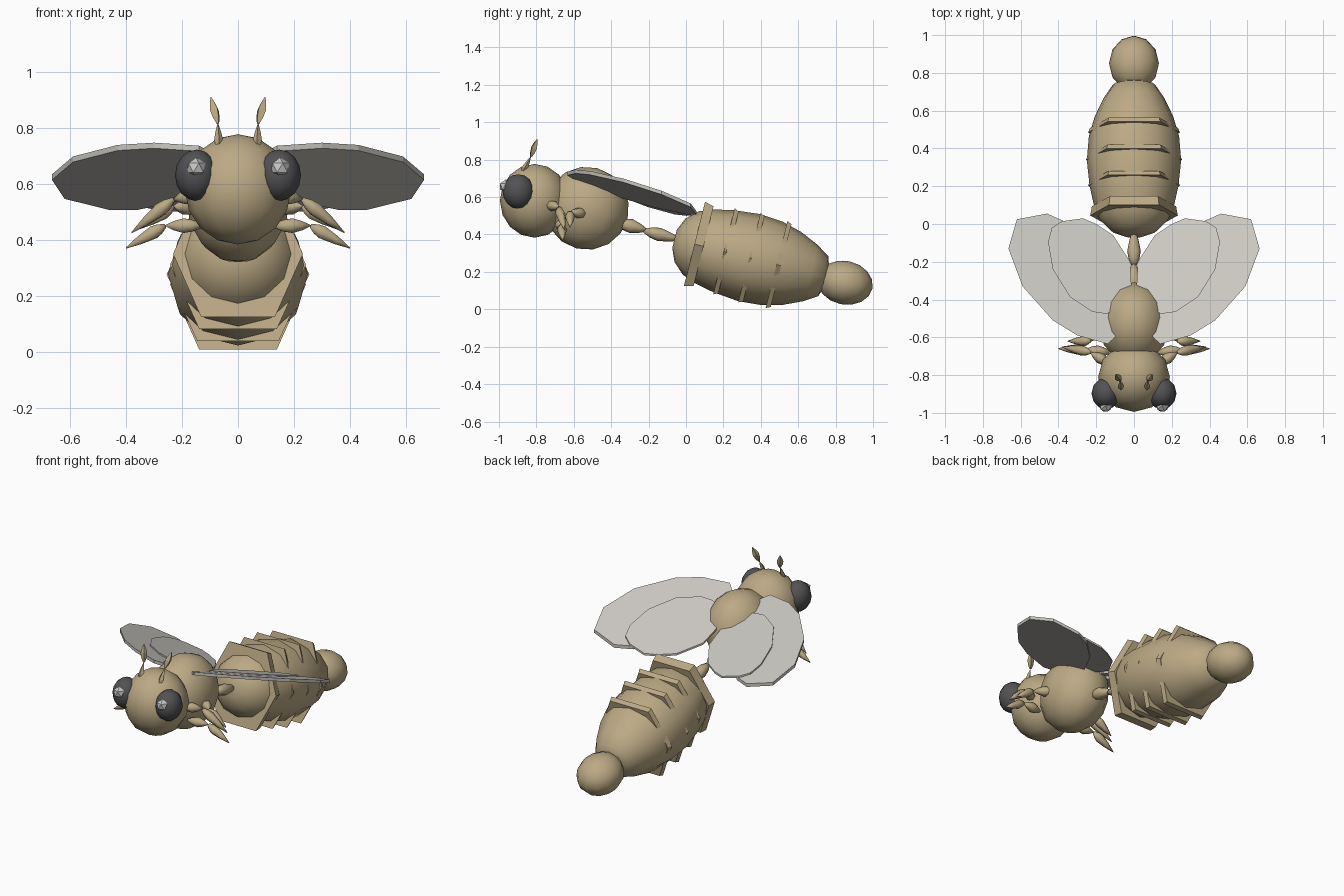
import bpy, bmesh, math
from mathutils import Vector, Matrix

if "Cube" in bpy.data.objects:
    bpy.data.objects.remove(bpy.data.objects["Cube"])


def mat(name, col):
    m = bpy.data.materials.new(name)
    m.diffuse_color = (*col, 1)
    m.use_nodes = True
    m.node_tree.nodes["Principled BSDF"].inputs["Base Color"].default_value = m.diffuse_color
    return m


TAN = mat("tan_body", (0.50, 0.40, 0.235))
DARK = mat("dark_eye", (0.085, 0.085, 0.09))
WING = mat("pale_wing", (0.60, 0.58, 0.54))
GLINT = mat("eye_glint", (0.58, 0.58, 0.57))


def finish(bm, name, material, smooth=True):
    bmesh.ops.recalc_face_normals(bm, faces=bm.faces)
    me = bpy.data.meshes.new(name)
    bm.to_mesh(me)
    bm.free()
    me.materials.append(material)
    for p in me.polygons:
        p.use_smooth = smooth
    ob = bpy.data.objects.new(name, me)
    bpy.context.collection.objects.link(ob)
    return ob


def ball(name, c, r, material, tilt=0, seg=12, rings=8):
    bm = bmesh.new()
    bmesh.ops.create_uvsphere(bm, u_segments=seg, v_segments=rings, radius=1)
    m = Matrix.Translation(c) @ Matrix.Rotation(tilt, 4, 'X') @ Matrix.Diagonal((*r, 1))
    bmesh.ops.transform(bm, matrix=m, verts=bm.verts)
    return finish(bm, name, material)


def loft(name, sections, matrix, material, smooth):
    """Skin a list of equal-length point rings and cap both ends."""
    bm = bmesh.new()
    rings = [[bm.verts.new(matrix @ Vector(p)) for p in s] for s in sections]
    n = len(rings[0])
    for a, b in zip(rings, rings[1:]):
        for i in range(n):
            j = (i + 1) % n
            bm.faces.new((a[i], a[j], b[j], b[i]))
    bm.faces.new(rings[0])
    bm.faces.new(rings[-1])
    return finish(bm, name, material, smooth)


def circle(r, s, n, sx=1):
    return [(r * sx * math.cos(2 * math.pi * i / n), r * math.sin(2 * math.pi * i / n), s)
            for i in range(n)]


def spindle(name, p, q, r, fat=0.35, n=6, smooth=True):
    """Tapered limb segment between two points."""
    p, q = Vector(p), Vector(q)
    d = q - p
    m = Matrix.Translation(p) @ d.to_track_quat('Z', 'Y').to_matrix().to_4x4()
    prof = [(0, .3), (fat * .5, .8), (fat, 1), ((1 + fat) / 2, .65), (1, .08)]
    return loft(name, [circle(r * k, t * d.length, n) for t, k in prof], m, TAN, smooth)


# Head and thorax
ball("head", (0, -0.81, 0.58), (0.19, 0.185, 0.197), TAN)
ball("thorax", (0, -0.53, 0.54), (0.185, 0.225, 0.222), TAN, tilt=-0.25)

for side, sx in (("right", 1), ("left", -1)):
    # Eyes with a faceted glint
    ball(side + "_eye", (sx * 0.148, -0.897, 0.63), (0.077, 0.084, 0.092), DARK, seg=12, rings=8)
    bm = bmesh.new()
    bmesh.ops.create_icosphere(bm, subdivisions=1, radius=0.037,
                               matrix=Matrix.Translation((sx * 0.15, -0.962, 0.657)))
    finish(bm, side + "_eye_glint", GLINT, False)

    # Antennae
    a = [(0.068, -0.875, 0.73), (0.072, -0.83, 0.815), (0.097, -0.795, 0.91)]
    a = [(sx * x, y, z) for x, y, z in a]
    spindle(side + "_antenna_base", a[0], a[1], 0.016, 0.3, 4, False)
    spindle(side + "_antenna_tip", a[1], a[2], 0.019, 0.5, 4, False)

    # Legs: hip, knee, foot
    legs = {
        "front": [(0.13, -0.74, 0.56), (0.23, -0.68, 0.545), (0.38, -0.65, 0.425)],
        "middle": [(0.13, -0.68, 0.45), (0.26, -0.665, 0.45), (0.40, -0.66, 0.37)],
        "rear": [(0.14, -0.53, 0.51), (0.23, -0.62, 0.52), (0.35, -0.62, 0.44)],
    }
    for leg, pts in legs.items():
        h, k, f = [(sx * x, y, z) for x, y, z in pts]
        spindle(f"{side}_{leg}_thigh", h, k, 0.03, 0.5)
        spindle(f"{side}_{leg}_shin", k, f, 0.027, 0.3)

    # Wings: flat outlines laid on a sloping plane
    outer = [(0.10, -0.60), (0.14, -0.635), (0.30, -0.59), (0.43, -0.51), (0.59, -0.33),
             (0.665, -0.13), (0.62, 0.025), (0.46, 0.055), (0.36, 0.01), (0.20, -0.15), (0.06, -0.38)]
    inner = [(0.08, -0.46), (0.15, -0.475), (0.22, -0.465), (0.34, -0.385), (0.43, -0.24),
             (0.455, -0.095), (0.435, -0.02), (0.38, 0.015), (0.27, 0.03), (0.20, 0.0),
             (0.11, -0.06), (0.02, -0.20), (0.01, -0.40)]
    for name, outline, lift, thick in (("outer_wing", outer, 0.0, 0.02),
                                       ("inner_wing", inner, 0.018, 0.012)):
        secs = [[(sx * x, y, 0.447 + 0.175 * x - 0.385 * y + lift + t) for x, y in outline]
                for t in (0, thick)]
        loft(f"{side}_{name}", secs, Matrix.Identity(4), WING, False)

# Waist
spindle("waist_front", (0, -0.37, 0.465), (0, -0.20, 0.42), 0.038, 0.45, 8)
spindle("waist_rear", (0, -0.225, 0.42), (0, -0.02, 0.37), 0.036, 0.4, 8)

# Abdomen axis: local z runs backwards and down, local y points up
axis = Vector((0, 0.97, -0.243)).normalized()
up = Vector((0, 0.243, 0.97)).normalized()
xa = up.cross(axis)
frame = Matrix((xa, up, axis)).transposed().to_4x4()
frame = Matrix.Translation((0, 0.055, 0.347)) @ frame

profile = [(-0.12, 0.05), (-0.09, 0.12), (-0.03, 0.175), (0.05, 0.205), (0.15, 0.226),
           (0.29, 0.24), (0.42, 0.23), (0.53, 0.20), (0.63, 0.155), (0.70, 0.11), (0.72, 0.05)]
loft("abdomen", [circle(r, s, 12, 1.04) for s, r in profile], frame, TAN, True)


# Six-sided bands around the abdomen
def hexagon(w, h, s):
    t = w * 0.57
    return [(w, 0, s), (t, h, s), (-t, h, s), (-w, 0, s), (-t, -h, s), (t, -h, s)]


bands = [(0.015, 0.232, 0.232, 0.05), (0.165, 0.243, 0.237, 0.025),
         (0.305, 0.255, 0.246, 0.025), (0.455, 0.243, 0.24, 0.025)]
for i, (s, w, h, t) in enumerate(bands):
    loft(f"abdomen_band_{i + 1}",
         [hexagon(w, h, s - t / 2), hexagon(w * 0.96, h * 0.95, s + t / 2)], frame, TAN, False)

# Tail end
ball("tail_tip", (0, 0.85, 0.142), (0.132, 0.15, 0.117), TAN, tilt=-0.2)
